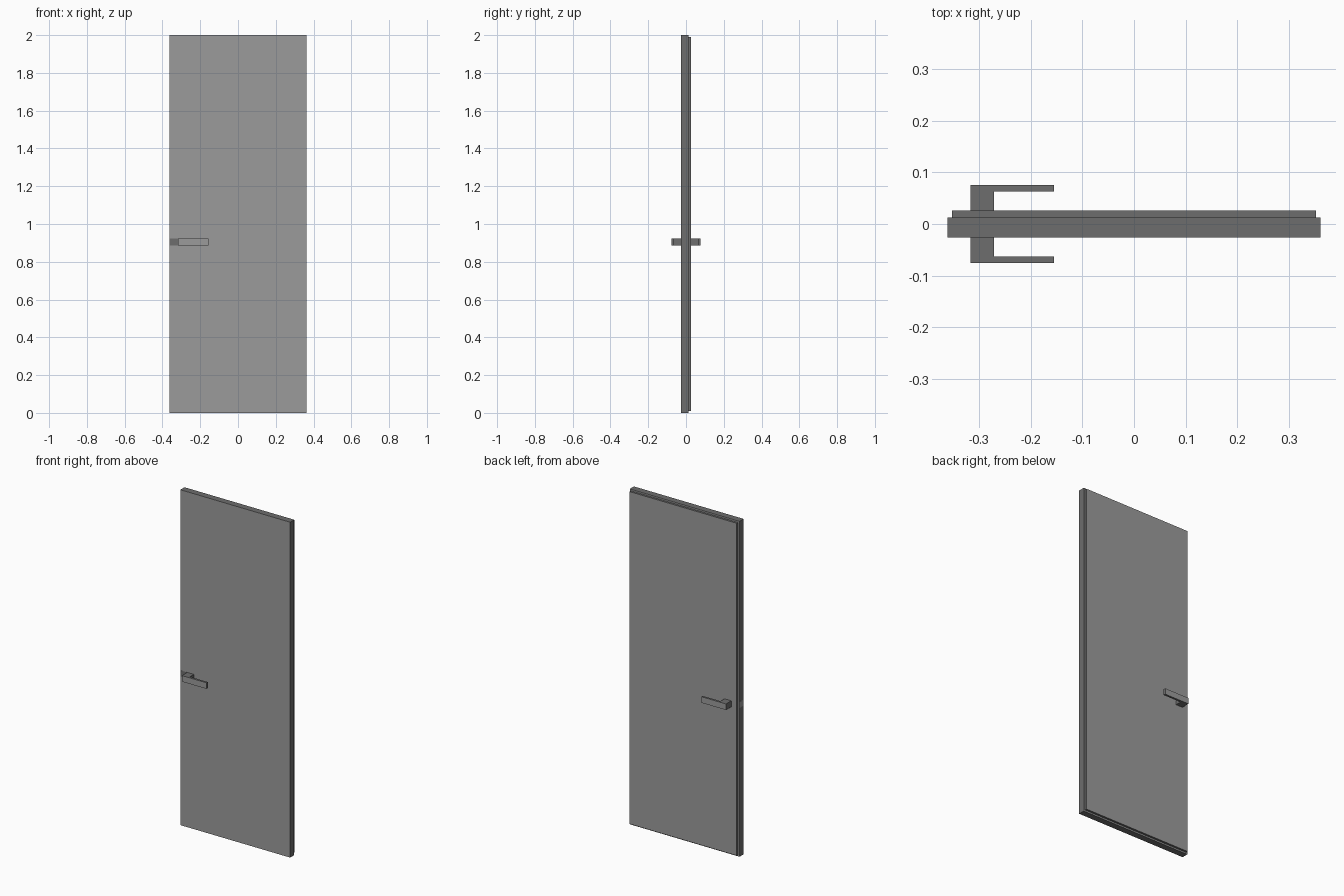
import bpy

if "Cube" in bpy.data.objects:
    bpy.data.objects.remove(bpy.data.objects["Cube"])


def material(name, v):
    m = bpy.data.materials.new(name)
    m.diffuse_color = (v, v, v, 1)
    m.use_nodes = True
    m.node_tree.nodes["Principled BSDF"].inputs["Base Color"].default_value = m.diffuse_color
    return m


FACE = material("face_grey", 0.33)
EDGE = material("edge_dark_grey", 0.155)


def paint(ob, face=FACE, edge=EDGE):
    """Faces toward front/back get one tone, all edges the other."""
    ob.data.materials.append(face)
    ob.data.materials.append(edge)
    for p in ob.data.polygons:
        p.material_index = 0 if abs(p.normal.y) > 0.5 else 1


def extruded(name, outline, z0, z1, **tones):
    """Prism from an x-y outline."""
    n = len(outline)
    verts = [(x, y, z) for z in (z0, z1) for x, y in outline]
    faces = [tuple(reversed(range(n))), tuple(range(n, 2 * n))]
    faces += [(i, (i + 1) % n, n + (i + 1) % n, n + i) for i in range(n)]
    mesh = bpy.data.meshes.new(name)
    mesh.from_pydata(verts, [], faces)
    ob = bpy.data.objects.new(name, mesh)
    bpy.context.collection.objects.link(ob)
    paint(ob, **tones)
    return ob


def box(name, x, y, z, **tones):
    """Axis-aligned box from (min, max) ranges."""
    outline = [(x[0], y[0]), (x[1], y[0]), (x[1], y[1]), (x[0], y[1])]
    return extruded(name, outline, *z, **tones)


# Door leaf: rebated slab, slightly smaller rear layer
box("door_leaf", (-0.362, 0.362), (-0.026, 0.013), (0, 2))
box("rear_rebate_panel", (-0.353, 0.353), (0.013, 0.026), (0.009, 1.991))

# Lock case, practically flush with the door face and edge
Z = (0.887, 0.923)
box("lock_case", (-0.3623, -0.272), (-0.0263, 0.012), Z, face=EDGE, edge=FACE)

# L-shaped lever handles on both faces
lever = [(-0.317, 0.02), (-0.272, 0.02), (-0.272, 0.063),
         (-0.155, 0.063), (-0.155, 0.076), (-0.317, 0.076)]
extruded("rear_handle", lever, *Z)
extruded("front_handle", [(x, -y) for x, y in reversed(lever)], *Z)
